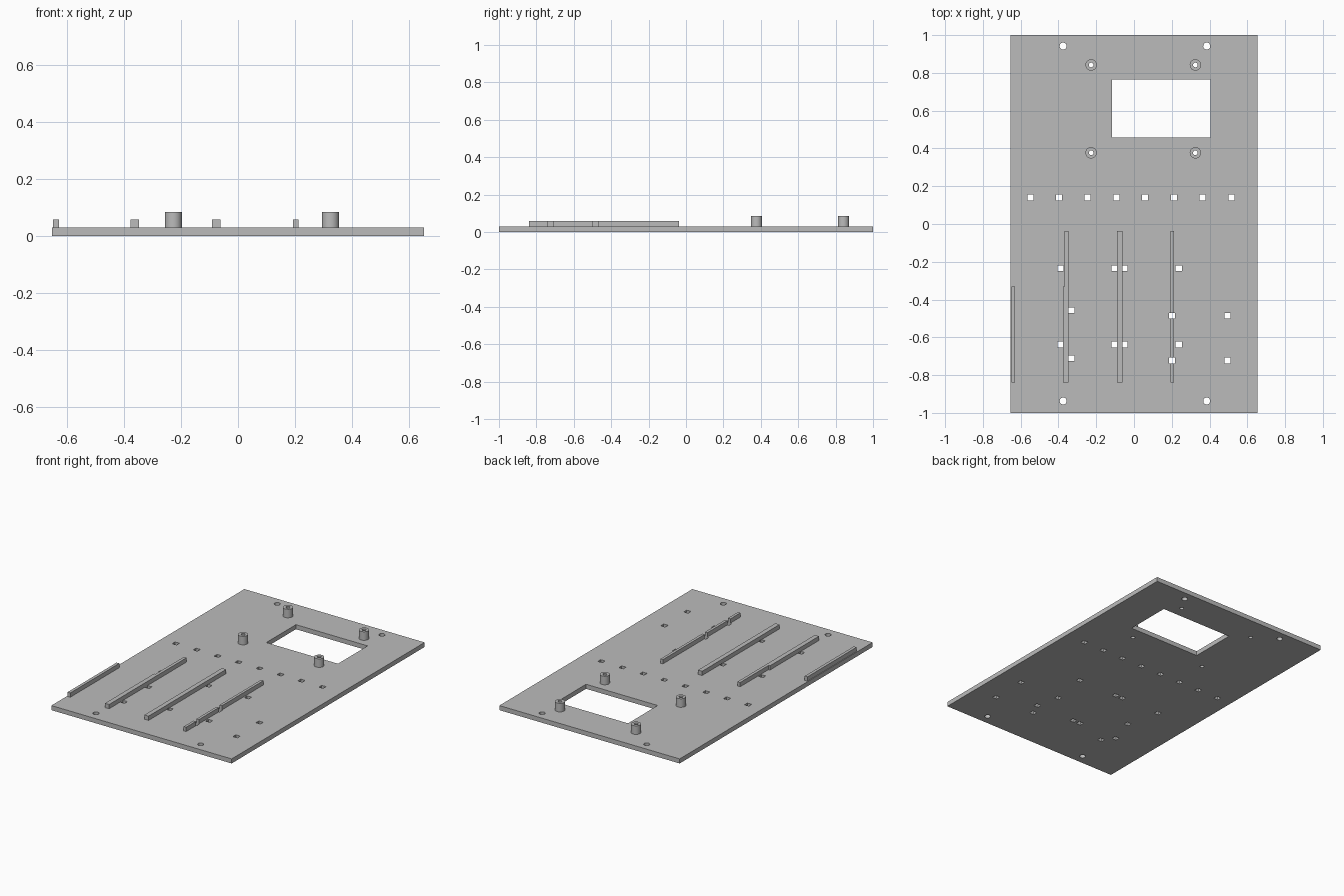
import bpy
import bmesh
from mathutils import Matrix, Vector

default = bpy.data.objects.get("Cube")
if default:
    bpy.data.objects.remove(default, do_unlink=True)

PLATE_TOP, RIB_TOP, POST_TOP = 0.03, 0.058, 0.086

grey = bpy.data.materials.new("plain grey")
grey.use_nodes = True
colour = (0.5, 0.5, 0.5, 1)
grey.diffuse_color = colour
grey.node_tree.nodes["Principled BSDF"].inputs["Base Color"].default_value = colour


def add_box(bm, x0, x1, y0, y1, z0, z1):
    size = Matrix.Diagonal((x1 - x0, y1 - y0, z1 - z0, 1))
    centre = Vector((x0 + x1, y0 + y1, z0 + z1)) / 2
    bmesh.ops.create_cube(bm, size=1, matrix=Matrix.Translation(centre) @ size)


def add_cylinder(bm, x, y, radius, z0, z1):
    bmesh.ops.create_cone(bm, cap_ends=True, segments=32, radius1=radius, radius2=radius,
                          depth=z1 - z0, matrix=Matrix.Translation((x, y, (z0 + z1) / 2)))


def make_object(name, bm):
    mesh = bpy.data.meshes.new(name)
    bm.to_mesh(mesh)
    bm.free()
    mesh.materials.append(grey)
    obj = bpy.data.objects.new(name, mesh)
    bpy.context.collection.objects.link(obj)
    return obj


def cut(obj, cutter):
    mod = obj.modifiers.new("holes", "BOOLEAN")
    mod.operation, mod.solver, mod.object = "DIFFERENCE", "EXACT", cutter
    graph = bpy.context.evaluated_depsgraph_get()
    mesh = bpy.data.meshes.new_from_object(obj.evaluated_get(graph))
    obj.modifiers.clear()
    obj.data = mesh


posts = [(x, y) for x in (-0.227, 0.325) for y in (0.377, 0.842)]
screws = [(x, y) for x in (-0.375, 0.385) for y in (-0.937, 0.942)]

# Square slots: one row across the middle, the rest beside the ribs
slots = [(-0.549 + 0.152 * i, 0.14) for i in range(8)]
slots += [(x, y) for x in (-0.388, -0.102, -0.05, 0.237) for y in (-0.235, -0.638)]
slots += [(-0.332, y) for y in (-0.456, -0.71)]
slots += [(x, y) for x in (0.2, 0.496) for y in (-0.485, -0.723)]

# Cutter for the window and every through hole
bm = bmesh.new()
add_box(bm, -0.116, 0.404, 0.459, 0.766, -0.1, 0.2)
for x, y in slots:
    add_box(bm, x - 0.016, x + 0.016, y - 0.015, y + 0.015, -0.1, 0.2)
for x, y in screws:
    add_cylinder(bm, x, y, 0.0185, -0.1, 0.2)
for x, y in posts:
    add_cylinder(bm, x, y, 0.0125, -0.1, 0.2)
cutter = make_object("hole_cutter", bm)
cutter.hide_render = True

# Base plate
bm = bmesh.new()
add_box(bm, -0.654, 0.654, -1, 1, 0, PLATE_TOP)
plate = make_object("base_plate", bm)
cut(plate, cutter)

# Hollow mounting posts
for i, (x, y) in enumerate(posts):
    bm = bmesh.new()
    add_cylinder(bm, x, y, 0.03, PLATE_TOP, POST_TOP)
    post = make_object(f"mounting_post_{i + 1}", bm)
    cut(post, cutter)
    bpy.ops.object.select_all(action="DESELECT")
    post.select_set(True)
    bpy.context.view_layer.objects.active = post
    bpy.ops.object.shade_smooth_by_angle()

# Divider ribs
FRONT, STEP, BACK = -0.84, -0.332, -0.037
ribs = {
    "outer_rib": (-0.649, -0.629, FRONT, STEP),
    "stepped_rib_front": (-0.377, -0.347, FRONT, STEP),
    "stepped_rib_back": (-0.367, -0.347, STEP, BACK),
    "middle_rib": (-0.091, -0.061, FRONT, BACK),
    "notched_rib": (0.194, 0.212, FRONT, BACK),
}
for name, (x0, x1, y0, y1) in ribs.items():
    bm = bmesh.new()
    add_box(bm, x0, x1, y0, y1, PLATE_TOP, RIB_TOP)
    rib = make_object(name, bm)
    if name == "notched_rib":
        cut(rib, cutter)

bpy.data.objects.remove(cutter, do_unlink=True)
